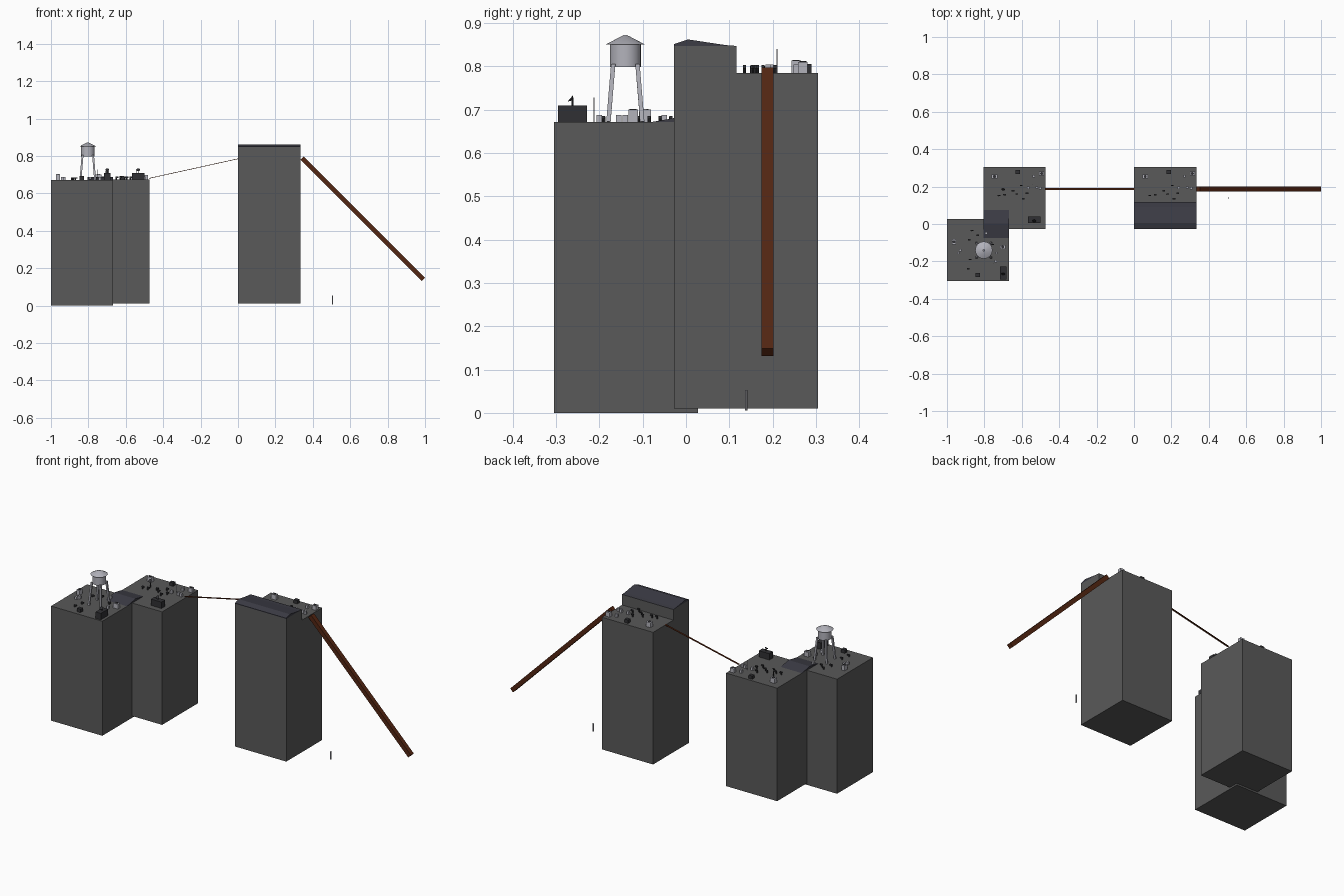
import bpy, math
from mathutils import Vector

if "Cube" in bpy.data.objects:
    bpy.data.objects.remove(bpy.data.objects["Cube"])


def mat(name, c):
    m = bpy.data.materials.new(name)
    m.diffuse_color = (*c, 1)
    m.use_nodes = True
    m.node_tree.nodes["Principled BSDF"].inputs["Base Color"].default_value = m.diffuse_color
    return m


GREY = mat("concrete grey", (0.1, 0.1, 0.1))
SLATE = mat("slate roof", (0.045, 0.045, 0.06))
STEEL = mat("light steel", (0.45, 0.45, 0.5))
DARK = mat("dark metal", (0.03, 0.03, 0.034))
RUST = mat("rust brown", (0.088, 0.019, 0.006))


def mesh(name, verts, faces, m):
    me = bpy.data.meshes.new(name)
    me.from_pydata(verts, [], faces)
    me.materials.append(m)
    o = bpy.data.objects.new(name, me)
    bpy.context.collection.objects.link(o)
    return o


def box(name, x0, x1, y0, y1, z0, z1, m):
    v = [(x, y, z) for z in (z0, z1) for x, y in ((x0, y0), (x1, y0), (x1, y1), (x0, y1))]
    f = [(3, 2, 1, 0), (4, 5, 6, 7)] + [(i, (i + 1) % 4, (i + 1) % 4 + 4, i + 4) for i in range(4)]
    return mesh(name, v, f, m)


def cbox(name, x, y, z, sx, sy, sz, m):
    return box(name, x - sx / 2, x + sx / 2, y - sy / 2, y + sy / 2, z, z + sz, m)


def prism(name, x0, x1, prof, m):
    # y-z profile swept along x
    n = len(prof)
    v = [(x, y, z) for x in (x0, x1) for y, z in prof]
    f = [tuple(reversed(range(n))), tuple(range(n, 2 * n))]
    f += [(i, (i + 1) % n, (i + 1) % n + n, i + n) for i in range(n)]
    return mesh(name, v, f, m)


def beam(name, a, b, wide, thick, m):
    a, b = Vector(a), Vector(b)
    d = b - a
    o = box(name, -wide / 2, wide / 2, -thick / 2, thick / 2, 0, d.length, m)
    zx = d.normalized()
    side = Vector((0, 1, 0)) if abs(zx.y) < 0.9 else Vector((1, 0, 0))
    o.rotation_mode = 'QUATERNION'
    yx = zx.cross(side).normalized()
    xx = yx.cross(zx)
    from mathutils import Matrix
    o.rotation_quaternion = Matrix((xx, yx, zx)).transposed().to_quaternion()
    o.location = a
    return o


def cone(name, x, y, z, r1, r2, h, m, n=16):
    bpy.ops.mesh.primitive_cone_add(vertices=n, radius1=r1, radius2=r2, depth=h,
                                    location=(x, y, z + h / 2))
    o = bpy.context.object
    o.name = name
    o.data.materials.append(m)
    if n > 8:
        bpy.ops.object.shade_smooth_by_angle(angle=0.6)
    return o


# Towers
ZA, ZC = 0.672, 0.785
box("corner_tower", -1, -0.667, -0.305, 0.028, 0, ZA, GREY)
box("rear_tower", -0.805, -0.473, -0.028, 0.305, 0.01, ZA + 0.001, GREY)
box("tall_tower", 0, 0.333, -0.028, 0.305, 0.01, ZC, GREY)
box("tall_tower_upper_storey", 0, 0.333, -0.028, 0.117, ZC, 0.847, GREY)

# Slate ridges
prism("upper_ridge_roof", 0, 0.333,
      [(-0.028, 0.847), (0.117, 0.847), (0.091, 0.849), (0.005, 0.862), (-0.028, 0.851)], SLATE)
prism("joining_ridge_roof", -0.805, -0.667, [(-0.087, 0.67), (0.092, 0.67), (0.003, 0.686)], SLATE)

# Ramp, bridge plank and street post
beam("ramp", (0.343, 0.188, 0.788), (0.991, 0.188, 0.14), 0.027, 0.025, RUST)
beam("bridge_plank", (-0.476, 0.188, 0.68), (0.002, 0.188, 0.785), 0.01, 0.003, RUST)
cone("street_post", 0.505, 0.139, 0.005, 0.003, 0.003, 0.048, STEEL, 8)

# Water tower
TX, TY = -0.803, -0.14
for sx in (-1, 1):
    for sy in (-1, 1):
        beam("tower_leg", (TX + sx * .039, TY + sy * .039, ZA), (TX + sx * .028, TY + sy * .028, 0.805),
             0.01, 0.01, STEEL)
cone("water_tank", TX, TY, 0.798, 0.036, 0.036, 0.052, STEEL, 24)
cone("tank_roof", TX, TY, 0.85, 0.046, 0.008, 0.02, STEEL, 24)
cone("tank_cap", TX, TY, 0.869, 0.008, 0.005, 0.003, STEEL, 12)


# Roof furniture helpers
def air_unit(x, y, z, sx=0.03, sy=0.022, h=0.028):
    cbox("air_unit", x, y, z, sx, sy, h, STEEL)
    cone("air_unit_fan", x, y, z + h, 0.008, 0.008, 0.002, DARK, 12)


def dish(x, y, z):
    cone("dish_mast", x, y, z, 0.002, 0.002, 0.018, DARK, 6)
    o = cone("dish", x, y - 0.003, z + 0.012, 0.003, 0.01, 0.005, DARK, 10)
    o.rotation_euler = (math.radians(50), 0, 0)


def pipe(x, y, z, m, h=0.016):
    cone("vent_pipe", x, y, z, 0.004, 0.004, h, m, 8)
    beam("vent_elbow", (x - 0.003, y, z + h - 0.002), (x + 0.011, y, z + h - 0.002), 0.007, 0.007, m)


def clutter(ox, oy, z):
    # same kit on both rear roofs, offsets from the front left corner
    air_unit(0.06 + ox, 0.254 + oy, z)
    cbox("dark_vent", 0.185 + ox, 0.279 + oy, z, 0.024, 0.022, 0.02, DARK)
    air_unit(0.312 + ox, 0.27 + oy, z, 0.026, 0.022, 0.025)
    cone("antenna", 0.262 + ox, 0.21 + oy, z, 0.0012, 0.0012, 0.055, STEEL, 6)
    for px, py in ((0.24, 0.193), (0.285, 0.195), (0.27, 0.255), (0.305, 0.19)):
        cbox("small_vent", px + ox, py + oy, z, 0.013, 0.013, 0.019, STEEL)
    for px, py in ((0.08, 0.152), (0.11, 0.157), (0.155, 0.178), (0.176, 0.16),
                   (0.2, 0.206), (0.21, 0.135), (0.23, 0.165)):
        pipe(px + ox, py + oy, z, DARK)


clutter(0, 0, ZC)
clutter(-0.806, 0, ZA)

# Extra kit on the rear tower
cbox("stair_hut", -0.534, 0.022, ZA, 0.068, 0.034, 0.038, DARK)
dish(-0.534, 0.022, ZA + 0.038)
dish(-0.7, 0.19, ZA + 0.025)
cone("dish_post", -0.7, 0.19, ZA, 0.003, 0.003, 0.026, DARK, 6)

# Kit on the corner tower
cbox("stair_hut", -0.7, -0.262, ZA, 0.034, 0.068, 0.038, DARK)
dish(-0.7, -0.262, ZA + 0.038)
cbox("dark_vent", -0.836, -0.272, ZA, 0.024, 0.022, 0.02, DARK)
air_unit(-0.963, -0.095, ZA, 0.02, 0.028)
air_unit(-0.702, -0.122, ZA)
cone("antenna", -0.75, -0.212, ZA, 0.0012, 0.0012, 0.056, STEEL, 6)
for x, y in ((-0.94, -0.155), (-0.93, -0.14), (-0.79, -0.05), (-0.74, -0.2), (-0.735, -0.155)):
    cbox("small_vent", x, y, ZA, 0.013, 0.013, 0.016, STEEL)
for x, y in ((-0.885, -0.085), (-0.87, -0.035), (-0.89, -0.24), (-0.88, -0.19), (-0.76, -0.11), (-0.84, -0.06)):
    pipe(x, y, ZA, DARK, 0.012)
